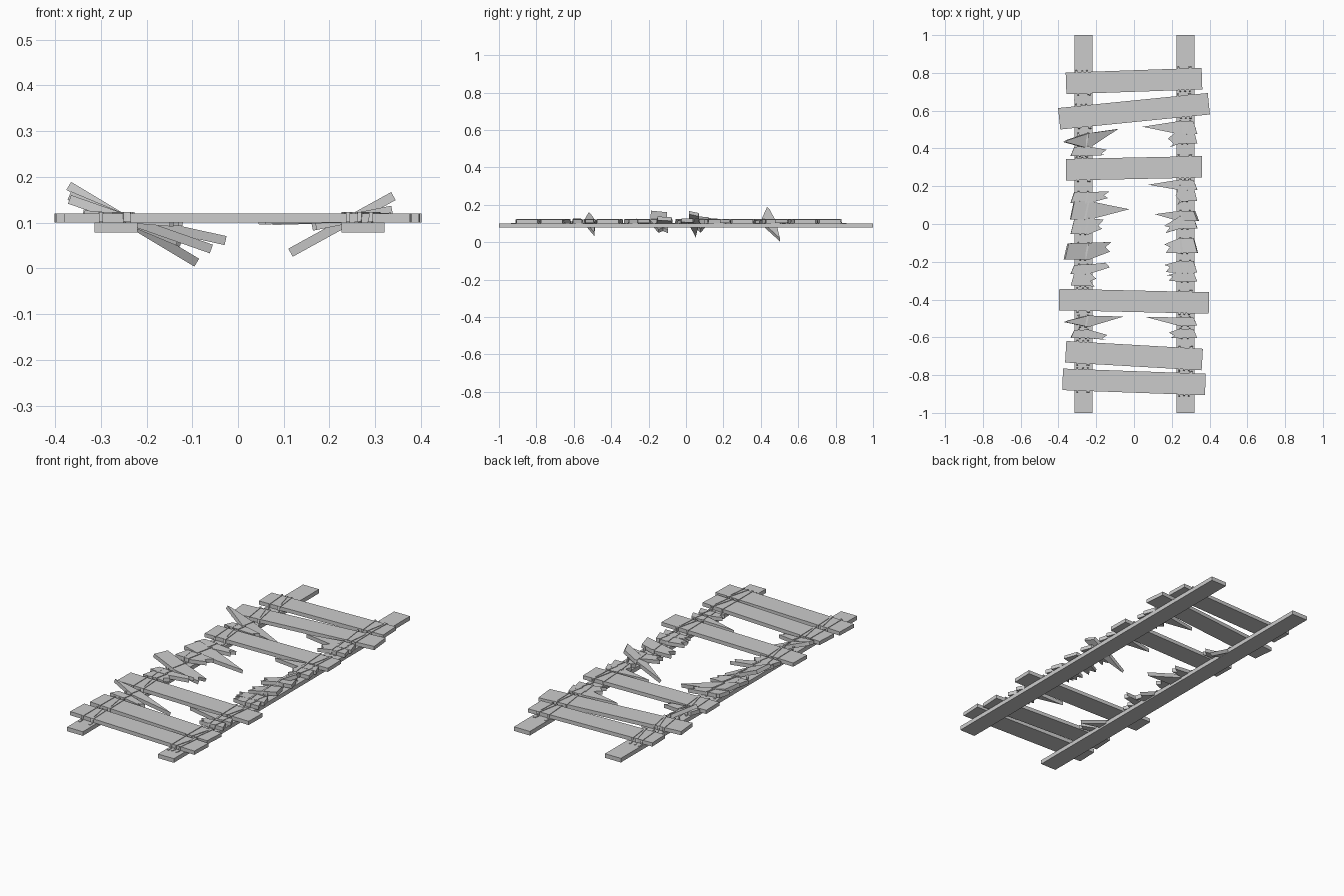
import bpy, bmesh, random
from math import sqrt, sin, cos, tan
from mathutils import Vector, Matrix

if "Cube" in bpy.data.objects:
    bpy.data.objects.remove(bpy.data.objects["Cube"])

random.seed(4)
RAIL_X, RAIL_TOP, TOP = 0.27, 0.10, 0.12
THICK = TOP - RAIL_TOP


def prism(name, pts, offset):
    """Closed solid from a flat outline, extruded along offset."""
    bm = bmesh.new()
    face = bm.faces.new([bm.verts.new(p) for p in pts])
    ext = bmesh.ops.extrude_face_region(bm, geom=[face])
    verts = [g for g in ext["geom"] if isinstance(g, bmesh.types.BMVert)]
    bmesh.ops.translate(bm, verts=verts, vec=Vector(offset))
    bmesh.ops.recalc_face_normals(bm, faces=bm.faces)
    me = bpy.data.meshes.new(name)
    bm.to_mesh(me)
    bm.free()
    ob = bpy.data.objects.new(name, me)
    bpy.context.collection.objects.link(ob)
    return ob


def strap(x, y, half, angle, foot):
    """Thin binding that climbs over a board and lands on the rail."""
    t, w = 0.003, 0.009
    right = [(half, TOP), (half + t, RAIL_TOP), (half + foot, RAIL_TOP),
             (half + foot, RAIL_TOP + t), (half + 2 * t, RAIL_TOP + t), (half + t, TOP + t)]
    prof = right + [(-p, z) for p, z in reversed(right)]
    ob = prism("binding_strap", [(-w / 2, p, z) for p, z in prof], (w, 0, 0))
    ob.matrix_world = Matrix.Translation((x, y, 0)) @ Matrix.Rotation(angle, 4, 'Z')


# Long side rails
for side in (-1, 1):
    x, w = side * RAIL_X + 0.003, 0.047
    prism("side_rail", [(x - w, -1, 0.078), (x + w, -1, 0.078),
                        (x + w, 1, 0.078), (x - w, 1, 0.078)], (0, 0, RAIL_TOP - 0.078))

# Whole planks: centre y, half length, tilt
for y, half, tilt in [(.757, .36, .035), (.597, .398, .10), (.295, .36, .021),
                      (-.409, .397, -.023), (-.697, .362, -.057), (-.836, .378, -.036)]:
    along = Vector((cos(tilt), sin(tilt), 0)) * half
    across = Vector((-sin(tilt), cos(tilt), 0)) * 0.057
    c = Vector((0, y, RAIL_TOP))
    prism("whole_plank", [c - along - across, c + along - across,
                          c + along + across, c - along + across], (0, 0, THICK))
    for side in (-1, 1):
        x = side * RAIL_X
        for dx, turn in ((-.03, .04), (.012, -.22 * side), (.028, -.08 * side)):
            strap(x + dx, y + x * tan(tilt), 0.061, tilt + turn, 0.03)

# Splintered stubs on each rail: tip distance from centre, tip y, butt y, butt width, slope outward
LEFT = [(.085, .502, .44, .08, .60), (.145, .38, .385, .05, .05), (.13, .155, .14, .06, .10),
        (.025, .078, .072, .10, .22), (.16, 0, -.012, .085, .04), (.12, -.12, -.145, .09, .42),
        (.12, -.215, -.24, .05, .06), (.20, -.31, -.29, .075, 0), (.055, -.49, -.515, .06, .35),
        (.14, -.60, -.582, .045, .08)]
RIGHT = [(.045, .515, .51, .07, .02), (.18, .43, .465, .08, 0), (.075, .208, .207, .055, .03),
         (.22, .125, .162, .085, 0), (.11, .052, .042, .055, .55), (.16, -.028, .007, .065, .08),
         (.16, -.13, -.115, .08, .20), (.16, -.235, -.227, .065, .02), (.175, -.285, -.28, .05, 0),
         (.06, -.492, -.517, .045, .02), (.185, -.588, -.58, .05, 0)]
for side, stubs in ((-1, LEFT), (1, RIGHT)):
    for tip, ty, by, width, slope in stubs:
        pivot, h = RAIL_X - .02, width / 2
        butt = 0.365 if slope > .3 and side < 0 else 0.335
        jag = random.uniform(-.012, .012)
        if tip < .115:                      # long pointed splinter
            end = [(tip, ty)]
        else:                               # short ragged break
            end = [(tip, ty + h * .55), (tip + .03, ty + jag), (tip + .008, ty - h * .6)]
        # Steep splinters also run to a point at the outer end
        pinch = 0.15 if slope > .3 and tip < .1 else 0.95
        outline = [(butt, by - h * pinch), (butt - .02, by + h * pinch),
                   (RAIL_X - .03, by + h)] + end + [(RAIL_X - .03, by - h)]
        n = Vector((side * slope, 0, -1)) * (THICK / sqrt(1 + slope ** 2))
        prism("broken_stub", [(side * x, y, TOP + slope * (x - pivot)) for x, y in outline], n)
        for dx, turn in ((-.02, .12), (.02, -.2)):
            strap(side * RAIL_X + dx, by, h * .95, turn, 0.012)
